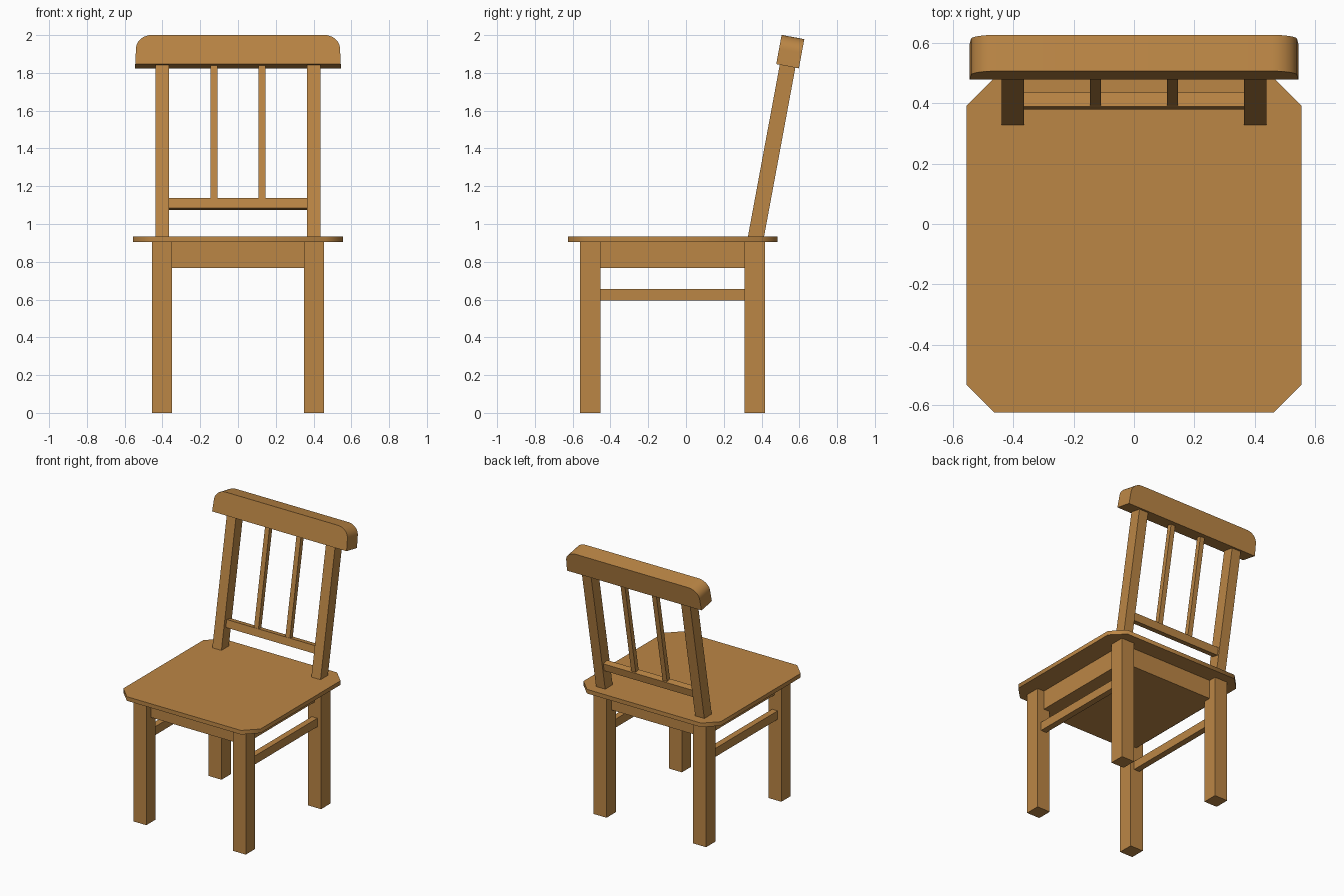
import bpy, bmesh, math
from mathutils import Matrix, Vector

if "Cube" in bpy.data.objects:
    bpy.data.objects.remove(bpy.data.objects["Cube"])

wood = bpy.data.materials.new("wood")
wood.diffuse_color = (0.50, 0.24, 0.06, 1)
wood.use_nodes = True
wood.node_tree.nodes["Principled BSDF"].inputs["Base Color"].default_value = wood.diffuse_color

# Tilted frame of the backrest: local z runs up along the posts
BACK = Matrix.Translation((0, 0.368, 0.92)) @ Matrix.Rotation(math.radians(-10.5), 4, 'X')
FLAT = Matrix.Identity(4)


def finish(name, bm, frame, smooth=None):
    bmesh.ops.recalc_face_normals(bm, faces=bm.faces)
    mesh = bpy.data.meshes.new(name)
    bm.to_mesh(mesh)
    bm.free()
    mesh.materials.append(wood)
    obj = bpy.data.objects.new(name, mesh)
    bpy.context.collection.objects.link(obj)
    obj.matrix_world = frame
    if smooth:
        bpy.ops.object.select_all(action='DESELECT')
        obj.select_set(True)
        bpy.context.view_layer.objects.active = obj
        bpy.ops.object.shade_smooth_by_angle(angle=math.radians(smooth))
    return obj


def box(name, x, y, z, frame=FLAT):
    bm = bmesh.new()
    lo, hi = Vector((x[0], y[0], z[0])), Vector((x[1], y[1], z[1]))
    mat = Matrix.Translation((lo + hi) / 2) @ Matrix.Diagonal((*(hi - lo), 1))
    bmesh.ops.create_cube(bm, size=1, matrix=mat)
    return finish(name, bm, frame)


def prism(name, points, depth, frame, smooth):
    bm = bmesh.new()
    face = bm.faces.new([bm.verts.new(p) for p in points])
    ext = bmesh.ops.extrude_face_region(bm, geom=[face])
    verts = [g for g in ext["geom"] if isinstance(g, bmesh.types.BMVert)]
    bmesh.ops.translate(bm, vec=depth, verts=verts)
    return finish(name, bm, frame, smooth)


# Seat board with cut corners
X, F, B, C = 0.555, -0.625, 0.485, 0.093
outline = [(-X + C, F), (X - C, F), (X, F + C), (X, B - C),
           (X - C, B), (-X + C, B), (-X, B - C), (-X, F + C)]
prism("seat", [(x, y, 0.905) for x, y in outline], (0, 0, 0.03), FLAT, 50)

# Solid apron block under the seat
box("apron", (-0.40, 0.40), (-0.505, 0.362), (0.767, 0.906))

for side, s in (("right", 1), ("left", -1)):
    def mx(a, b):
        return tuple(sorted((s * a, s * b)))
    # Legs and side stretchers
    box(f"front_leg_{side}", mx(0.35, 0.455), (-0.56, -0.452), (0, 0.906))
    box(f"back_leg_{side}", mx(0.35, 0.455), (0.31, 0.418), (0, 0.906))
    box(f"stretcher_{side}", mx(0.38, 0.425), (-0.46, 0.32), (0.595, 0.657))
    # Backrest posts and spindles
    box(f"back_post_{side}", mx(0.364, 0.438), (-0.042, 0.042), (0, 0.94), BACK)
    box(f"spindle_{side}", mx(0.109, 0.145), (-0.016, 0.018), (0.21, 0.94), BACK)

# Lower rail of the backrest
box("back_rail", (-0.37, 0.37), (-0.019, 0.029), (0.163, 0.218), BACK)

# Crest rail with rounded upper corners
half = [(0.544, 0.931), (0.540, 1.015)]
for i in range(1, 9):
    a = math.radians(90 * i / 8)
    half.append((0.455 + 0.085 * math.cos(a), 1.015 + 0.073 * math.sin(a)))
profile = half + [(-x, z) for x, z in reversed(half)]
prism("crest_rail", [(x, -0.061, z) for x, z in profile], (0, 0.122, 0), BACK, 40)
